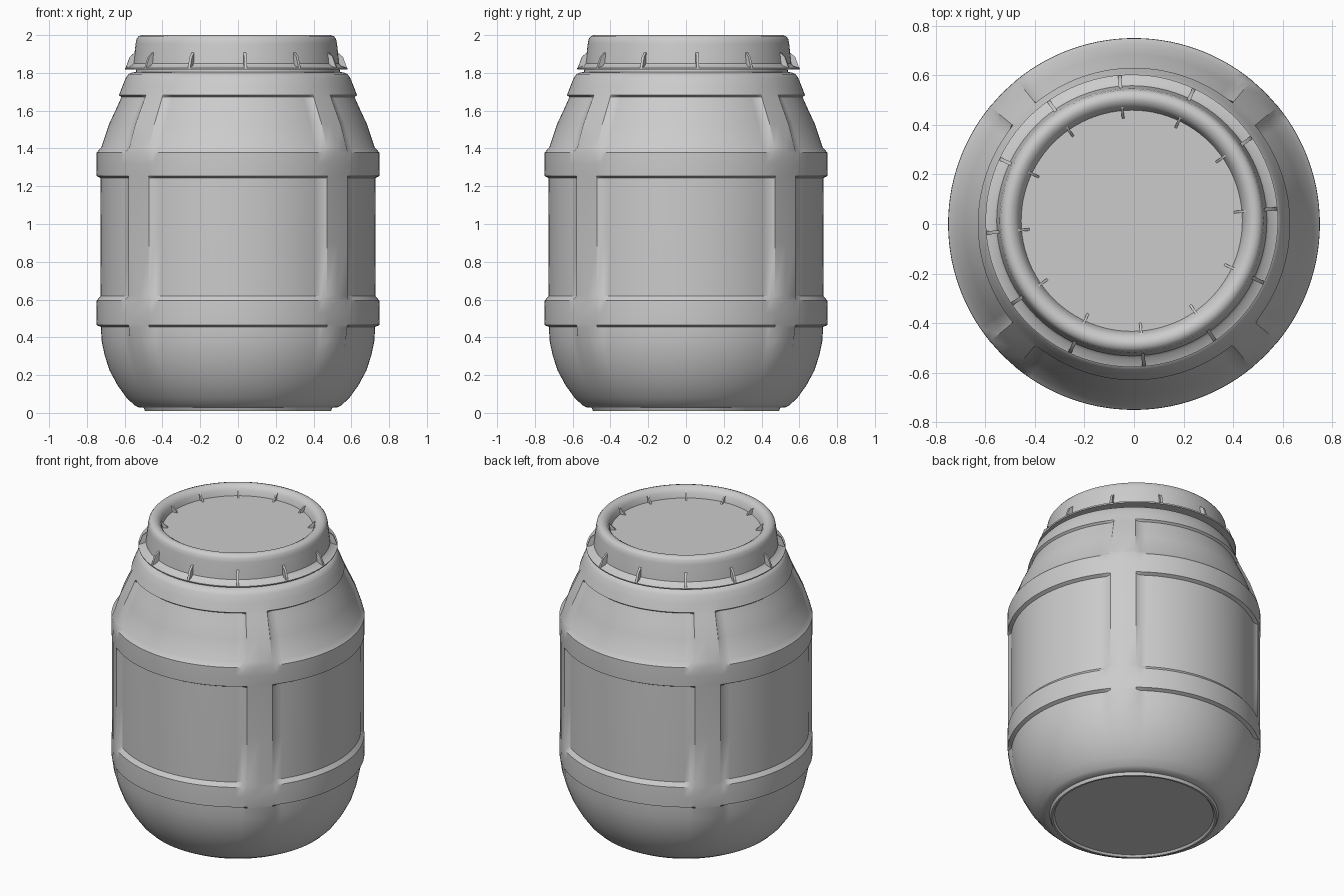
import bpy, bmesh, math
from mathutils import Matrix, Vector

if "Cube" in bpy.data.objects:
    bpy.data.objects.remove(bpy.data.objects["Cube"])


def finish(name, bm, angle=35):
    bmesh.ops.recalc_face_normals(bm, faces=bm.faces)
    me = bpy.data.meshes.new(name)
    bm.to_mesh(me)
    bm.free()
    ob = bpy.data.objects.new(name, me)
    bpy.context.collection.objects.link(ob)
    bpy.ops.object.select_all(action='DESELECT')
    ob.select_set(True)
    bpy.context.view_layer.objects.active = ob
    bpy.ops.object.shade_smooth_by_angle(angle=math.radians(angle))
    return ob


def revolve(name, rows, angles, mask, caps):
    """rows: (radius, z, panel depth); mask(angle) says how far the panel is sunk."""
    bm = bmesh.new()
    rings = []
    for r, z, d in rows:
        rings.append([bm.verts.new(((r - d * mask(a)) * math.cos(a),
                                    (r - d * mask(a)) * math.sin(a), z)) for a in angles])
    n = len(angles)
    for lo, hi in zip(rings, rings[1:]):
        for i in range(n):
            j = (i + 1) % n
            bm.faces.new((lo[i], lo[j], hi[j], hi[i]))
    for k in caps:
        bm.faces.new(rings[k])
    return finish(name, bm)


# Barrel body: hoops and four diagonal straps stand proud of sunken panels
HALF_IN, HALF_OUT = 5.8, 8.0


def panel_mask(a):
    off = abs(math.degrees(a) % 90 - 45)
    return min(1, max(0, (off - HALF_IN) / (HALF_OUT - HALF_IN)))


offsets = [-HALF_OUT, -HALF_IN, 0, HALF_IN, HALF_OUT]
offsets += [HALF_OUT + i * (90 - 2 * HALF_OUT) / 26 for i in range(1, 26)]
body_angles = [math.radians(45 + 90 * q + o) for q in range(4) for o in offsets]
body_rows = [
    (0.470, 0.022, 0), (0.480, 0.010, 0), (0.492, 0.010, 0), (0.500, 0.028, 0),
    (0.530, 0.030, 0), (0.550, 0.042, 0), (0.590, 0.080, 0), (0.637, 0.145, 0),
    (0.682, 0.225, 0.002), (0.713, 0.305, 0.007), (0.735, 0.380, 0.013),
    (0.746, 0.455, 0.020), (0.748, 0.465, 0), (0.750, 0.530, 0), (0.748, 0.595, 0),
    (0.747, 0.620, 0.020), (0.747, 0.900, 0.019), (0.747, 1.243, 0.020),
    (0.748, 1.254, 0), (0.750, 1.320, 0), (0.749, 1.378, 0),
    (0.742, 1.405, 0.018), (0.700, 1.530, 0.018), (0.658, 1.620, 0.018),
    (0.635, 1.672, 0.018), (0.630, 1.682, 0), (0.612, 1.730, 0), (0.593, 1.775, 0),
    (0.580, 1.793, 0), (0.560, 1.802, 0), (0.540, 1.805, 0), (0.535, 1.840, 0)]
revolve("barrel_body", body_rows, body_angles, panel_mask, (0, -1))

# Screw lid: dished top, rounded rim, flared skirt
CENTRE = Vector((-0.009, 0.013, 0))
lid_rows = [(r, z, 0) for r, z in [
    (0.500, 1.818), (0.588, 1.818), (0.590, 1.826), (0.556, 1.838), (0.545, 1.850),
    (0.533, 1.955), (0.528, 1.980), (0.517, 1.994), (0.500, 2.000), (0.485, 1.998),
    (0.468, 1.988), (0.455, 1.970), (0.446, 1.936)]]
lid = revolve("lid", lid_rows, [math.tau * i / 96 for i in range(96)], lambda a: 0, (0, -1))
lid.location = CENTRE


# Triangular ribs around the skirt and inside the dish
def ribs(name, outline, width):
    bm = bmesh.new()
    for k in range(12):
        rot = Matrix.Rotation(math.radians(4.8 + 30 * k), 4, 'Z')
        sides = [[bm.verts.new(rot @ Vector((r, s * width / 2, z))) for r, z in outline]
                 for s in (-1, 1)]
        n = len(outline)
        for side in sides:
            bm.faces.new(side)
        for i in range(n):
            j = (i + 1) % n
            bm.faces.new((sides[0][i], sides[0][j], sides[1][j], sides[1][i]))
    finish(name, bm).location = CENTRE


ribs("skirt_ribs", [(0.53, 1.825), (0.588, 1.825), (0.566, 1.885), (0.53, 1.915)], 0.014)
ribs("dish_ribs", [(0.412, 1.934), (0.462, 1.934), (0.462, 1.978), (0.445, 1.970)], 0.010)
